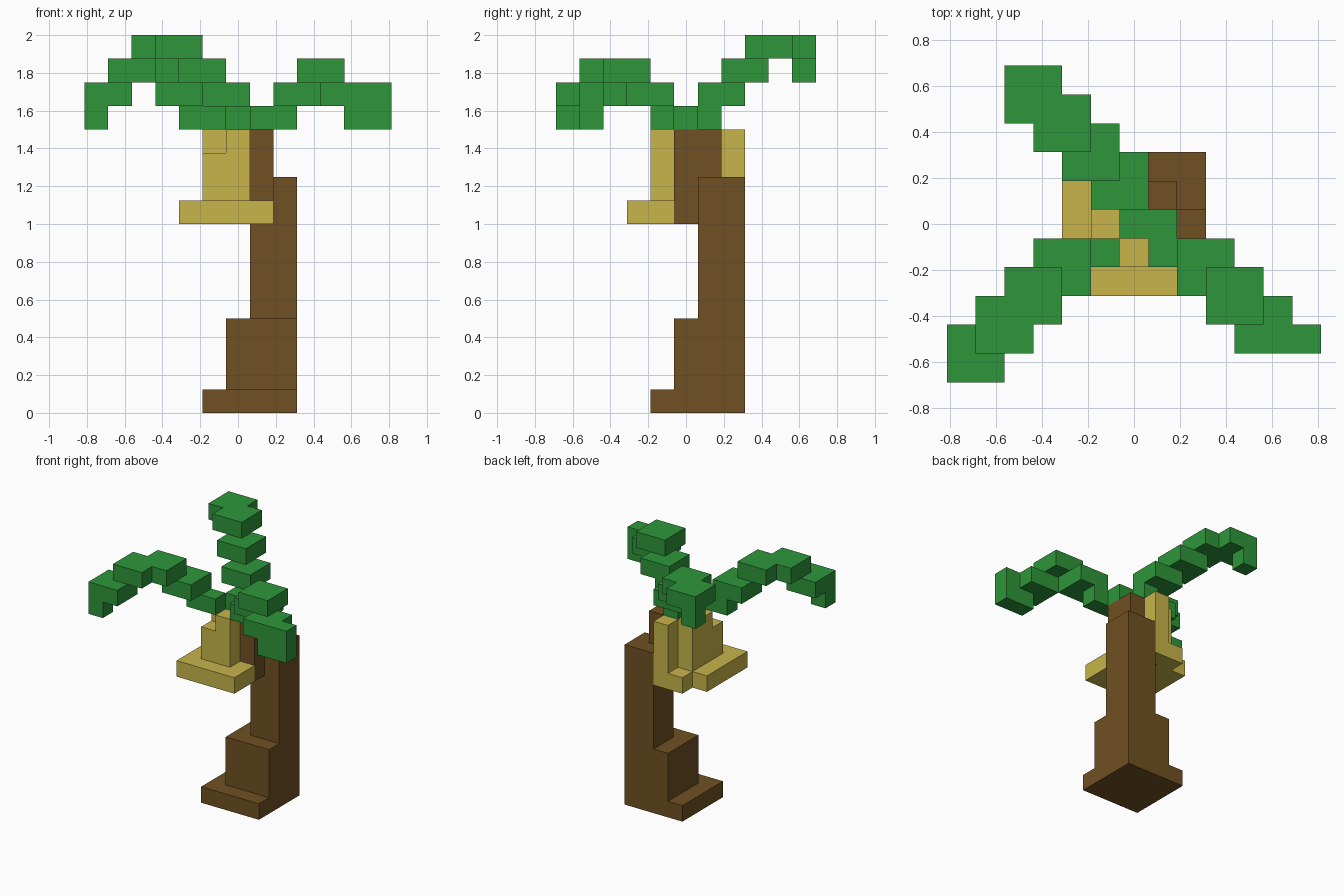
import bpy, bmesh, math

if "Cube" in bpy.data.objects:
    bpy.data.objects.remove(bpy.data.objects["Cube"])

U = 0.125  # size of one block


def material(name, rgb):
    m = bpy.data.materials.new(name)
    m.diffuse_color = (*rgb, 1)
    m.use_nodes = True
    m.node_tree.nodes["Principled BSDF"].inputs["Base Color"].default_value = m.diffuse_color
    return m


BROWN = material("bark_brown", (0.162, 0.081, 0.016))
YELLOW = material("husk_yellow", (0.57, 0.462, 0.068))
GREEN = material("leaf_green", (0.027, 0.305, 0.042))


def blocks(name, mat, boxes):
    """Fuse boxes (x0, x1, y0, y1, z0, z1 in blocks) into one outer skin."""
    cells = {(x, y, z) for a, b, c, d, e, f in boxes
             for x in range(a, b) for y in range(c, d) for z in range(e, f)}
    bm = bmesh.new()
    verts = {}

    def vert(p):
        if p not in verts:
            verts[p] = bm.verts.new(((p[0] - 0.5) * U, (p[1] - 0.5) * U, p[2] * U))
        return verts[p]

    for cell in sorted(cells):
        for axis in range(3):
            for side in (0, 1):
                near = list(cell)
                near[axis] += 2 * side - 1
                if tuple(near) in cells:
                    continue
                corners = []
                for u, v in ((0, 0), (1, 0), (1, 1), (0, 1)):
                    p = list(cell)
                    p[axis] += side
                    p[(axis + 1) % 3] += u
                    p[(axis + 2) % 3] += v
                    corners.append(vert(tuple(p)))
                bm.faces.new(corners if side else corners[::-1])
    bmesh.ops.dissolve_limit(bm, angle_limit=math.radians(1),
                             verts=bm.verts[:], edges=bm.edges[:])
    me = bpy.data.meshes.new(name)
    bm.to_mesh(me)
    bm.free()
    me.materials.append(mat)
    bpy.context.collection.objects.link(bpy.data.objects.new(name, me))


def frond(name, steps, extra):
    """Chain of flat 2 x 2 leaf plates plus single extra boxes."""
    plates = [(x, x + 2, y, y + 2, z, z + 1) for x, y, z in steps]
    blocks(name, GREEN, plates + extra)


# Stepped, leaning trunk
blocks("trunk", BROWN, [
    (-1, 3, -1, 3, 0, 1), (0, 3, 0, 3, 1, 4),
    (1, 3, 1, 3, 4, 10), (0, 2, 0, 2, 8, 12)])

# Yellow husk around the upper trunk: skirt and upright column
blocks("husk", YELLOW, [
    (-2, 0, -2, 2, 8, 9), (0, 2, -2, 0, 8, 9), (-1, 1, 2, 3, 8, 9),
    (-1, 0, -1, 0, 9, 11), (0, 1, -1, 0, 9, 12),
    (-1, 0, 0, 2, 9, 12), (0, 1, 2, 3, 9, 12)])

# Three drooping fronds
frond("back_frond",
      [(-1, 1, 13), (-2, 2, 14), (-3, 3, 15), (-4, 4, 15)],
      [(0, 2, 0, 1, 12, 13), (0, 1, 1, 2, 12, 13), (-4, -3, 5, 6, 14, 15)])
frond("left_frond",
      [(-3, -2, 13), (-4, -3, 14), (-5, -4, 14), (-6, -5, 13)],
      [(-2, 0, -1, 0, 12, 13), (-6, -5, -5, -4, 12, 13)])
frond("right_frond",
      [(2, -2, 13), (3, -3, 14), (4, -4, 13)],
      [(1, 3, -1, 0, 12, 13), (5, 7, -4, -3, 12, 14)])
